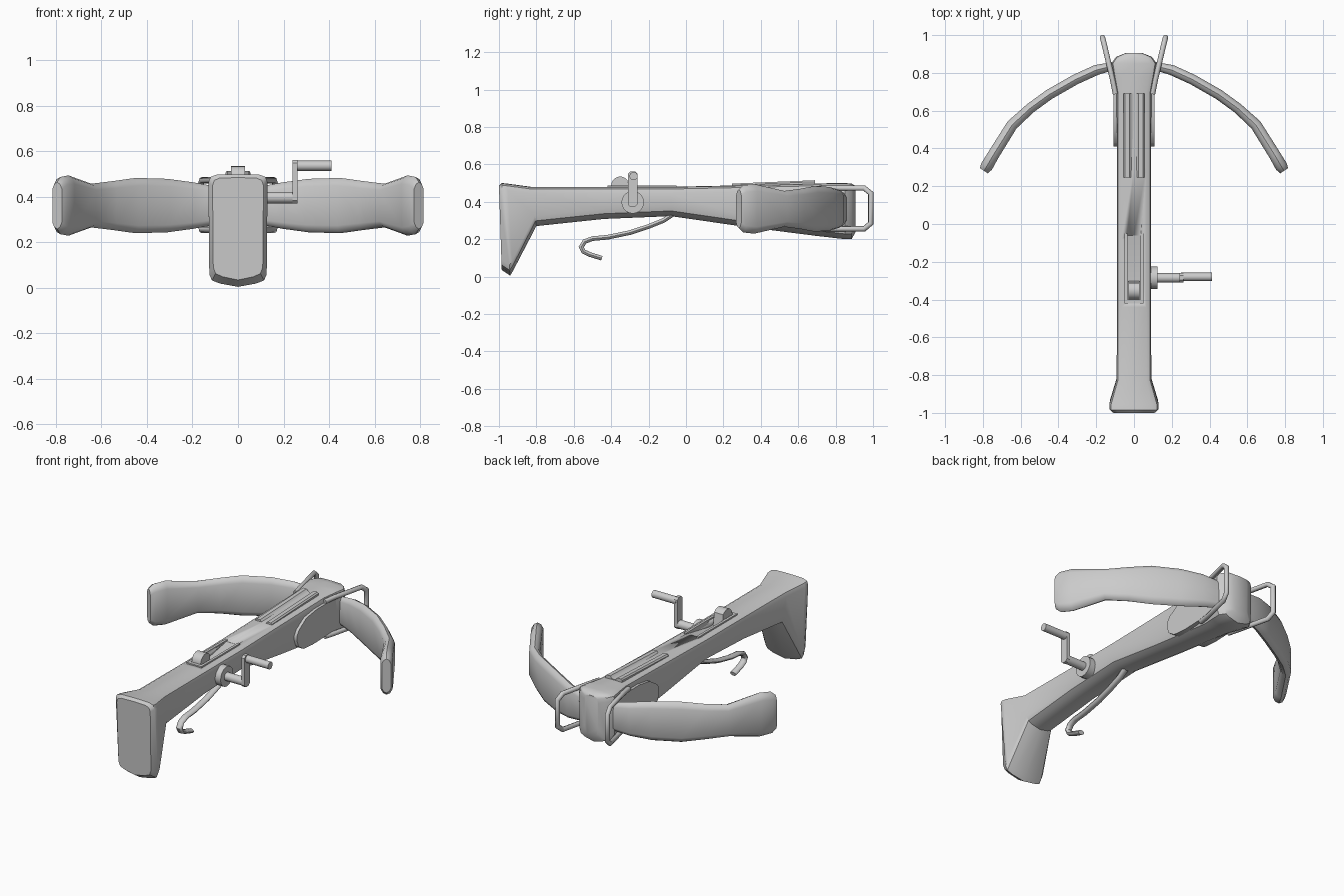
import bpy, bmesh, math
from mathutils import Vector

if "Cube" in bpy.data.objects:
    bpy.data.objects.remove(bpy.data.objects["Cube"])


def finish(name, bm, angle=35):
    bmesh.ops.recalc_face_normals(bm, faces=bm.faces[:])
    me = bpy.data.meshes.new(name)
    bm.to_mesh(me)
    bm.free()
    for p in me.polygons:
        p.use_smooth = True
    me.set_sharp_from_angle(angle=math.radians(angle))
    ob = bpy.data.objects.new(name, me)
    bpy.context.collection.objects.link(ob)
    return ob


def loft(name, rings, angle=35):
    bm = bmesh.new()
    vs = [[bm.verts.new(p) for p in r] for r in rings]
    n = len(vs[0])
    for a, b in zip(vs, vs[1:]):
        for i in range(n):
            j = (i + 1) % n
            bm.faces.new((a[i], a[j], b[j], b[i]))
    bm.faces.new(vs[0])
    bm.faces.new(vs[-1])
    return finish(name, bm, angle)


def prism_x(name, profile, x0, x1, angle=35):
    return loft(name, [[(x, y, z) for y, z in profile] for x in (x0, x1)], angle)


def circle(y, z, r, n=16):
    return [(y + r * math.cos(2 * math.pi * i / n), z + r * math.sin(2 * math.pi * i / n))
            for i in range(n)]


def tube(name, pts, ra, rb, side, n=8):
    # sweep an ellipse along a planar path; side is the plane normal
    pts = [Vector(p) for p in pts]
    side = Vector(side).normalized()
    rings = []
    for i, p in enumerate(pts):
        d0 = (p - pts[max(i - 1, 0)]).normalized()
        d1 = (pts[min(i + 1, len(pts) - 1)] - p).normalized()
        t = (d0 + d1).normalized()
        nrm = t.cross(side)
        k = 1 / max(0.5, t.dot(d1 if d1.length else d0))
        rings.append([p + side * ra * math.cos(a) + nrm * rb * k * math.sin(a)
                      for a in (2 * math.pi * j / n for j in range(n))])
    return loft(name, rings, 50)


# stock: y top, z top, y bottom, z bottom, half width
stations = [(-1.0, .485, -.985, .035, .112), (-.985, .50, -.94, .005, .13),
            (-.955, .497, -.925, .03, .13), (-.83, .48, -.80, .27, .092),
            (-.44, .48, -.44, .308, .09), (-.08, .48, -.08, .323, .09),
            (.30, .488, .30, .268, .09), (.70, .497, .70, .217, .092),
            (.78, .50, .78, .208, .108), (.85, .50, .85, .20, .12),
            (.885, .497, .885, .20, .095), (.905, .485, .905, .235, .045)]
rings = []
for yt, zt, yb, zb, w in stations:
    half = [(.0, zt), (.72 * w, zt - .002), (.93 * w, zt - .012), (w, zt - .035),
            (.97 * w, zb + .055), (.88 * w, zb + .028), (.6 * w, zb + .014), (0, zb)]
    sec = half + [(-x, z) for x, z in half[-2:0:-1]]
    rings.append([(x, yt + (yb - yt) * (zt - z) / (zt - zb), z) for x, z in sec])
stock = loft("stock", rings)

# sunken ramp behind the nut
cutter = prism_x("slot_cutter", [(-.40, .44), (-.27, .44), (-.06, .479), (-.06, .6), (-.40, .6)],
                 -.035, .035)
cutter.hide_render = True
cutter.hide_viewport = True
mod = stock.modifiers.new("slot", 'BOOLEAN')
mod.operation = 'DIFFERENCE'
mod.object = cutter
mod.solver = 'EXACT'

# lock plate rim and rolling nut
for s in (-1, 1):
    prism_x("lock_rim", [(-.42, .46), (-.05, .46), (-.05, .487), (-.42, .487)], s * .035, s * .05)
prism_x("lock_rim_back", [(-.42, .44), (-.40, .44), (-.40, .487), (-.42, .487)], -.05, .05)
nut = [(-.40, .43)] + [(-.352 - .048 * math.cos(a), .487 + .048 * math.sin(a))
                       for a in (math.pi * i / 10 for i in range(9))] + [(-.30, .43)]
prism_x("nut", nut, -.03, .03)

# bolt rail with rounded groove
rail = []
for y, z in ((.245, .497), (.69, .515)):
    top = [(-.055, z - .008), (-.048, z), (-.024, z), (-.014, z - .012), (0, z - .016),
           (.014, z - .012), (.024, z), (.048, z), (.055, z - .008)]
    rail.append([(x, y, zz) for x, zz in top] + [(.055, y, .47), (-.055, y, .47)])
loft("bolt_rail", rail)

# bow limbs, side cheeks and front loops, both sides
limb = [(.07, .842, .045, .16), (.13, .832, .045, .18), (.20, .815, .055, .205),
        (.31, .765, .055, .235), (.45, .685, .055, .243), (.55, .612, .055, .215),
        (.645, .525, .06, .192), (.745, .365, .062, .265), (.78, .305, .066, .252),
        (.795, .282, .05, .205)]
for s, side in ((1, "right"), (-1, "left")):
    rings = []
    for i, (x, y, t, h) in enumerate(limb):
        a, b = limb[max(i - 1, 0)], limb[min(i + 1, len(limb) - 1)]
        d = Vector((b[0] - a[0], b[1] - a[1])).normalized()
        n = Vector((-d.y, d.x))
        sec = [(-.5, -.36), (-.3, -.46), (0, -.5), (.3, -.46), (.5, -.36),
               (.5, .36), (.3, .46), (0, .5), (-.3, .46), (-.5, .36)]
        rings.append([(s * (x + n.x * u * t), y + n.y * u * t, .362 + v * h) for u, v in sec])
    loft("bow_limb_" + side, rings, 40)
    prism_x("cheek_" + side, [(.41, .34), (.425, .30), (.47, .27), (.56, .262), (.80, .27),
                              (.80, .46), (.60, .46), (.50, .445), (.43, .40), (.41, .37)],
            s * .07, s * .108)
    path = [(.098, .70, .47), (.112, .77, .473), (.158, .965, .473), (.167, 1.0, .445),
            (.167, 1.0, .285), (.158, .965, .255), (.112, .77, .255), (.098, .70, .258)]
    tube("front_loop_" + side, [(s * x, y - .012, z) for x, y, z in path],
         .014, .014, (1, -s * .24, 0))

# trigger lever
lever = [(-.06, .34), (-.12, .30), (-.20, .268), (-.30, .235), (-.42, .21), (-.50, .203),
         (-.542, .187), (-.56, .158), (-.548, .134), (-.515, .118), (-.45, .098)]
tube("trigger_lever", [(0, y, z) for y, z in lever], .02, .013, (1, 0, 0), 10)

# crank: hub, axle, arm and handle
cy = -.285
prism_x("crank_hub", circle(cy, .397, .06, 20), .08, .125)
prism_x("crank_axle", circle(cy, .397, .025), .10, .26)
arm = [(cy - .025, .385), (cy - .012, .372), (cy + .012, .372), (cy + .025, .385),
       (cy + .025, .55), (cy + .012, .563), (cy - .012, .563), (cy - .025, .55)]
prism_x("crank_arm", arm, .24, .261)
prism_x("crank_handle", circle(cy + .005, .537, .022), .25, .412)
